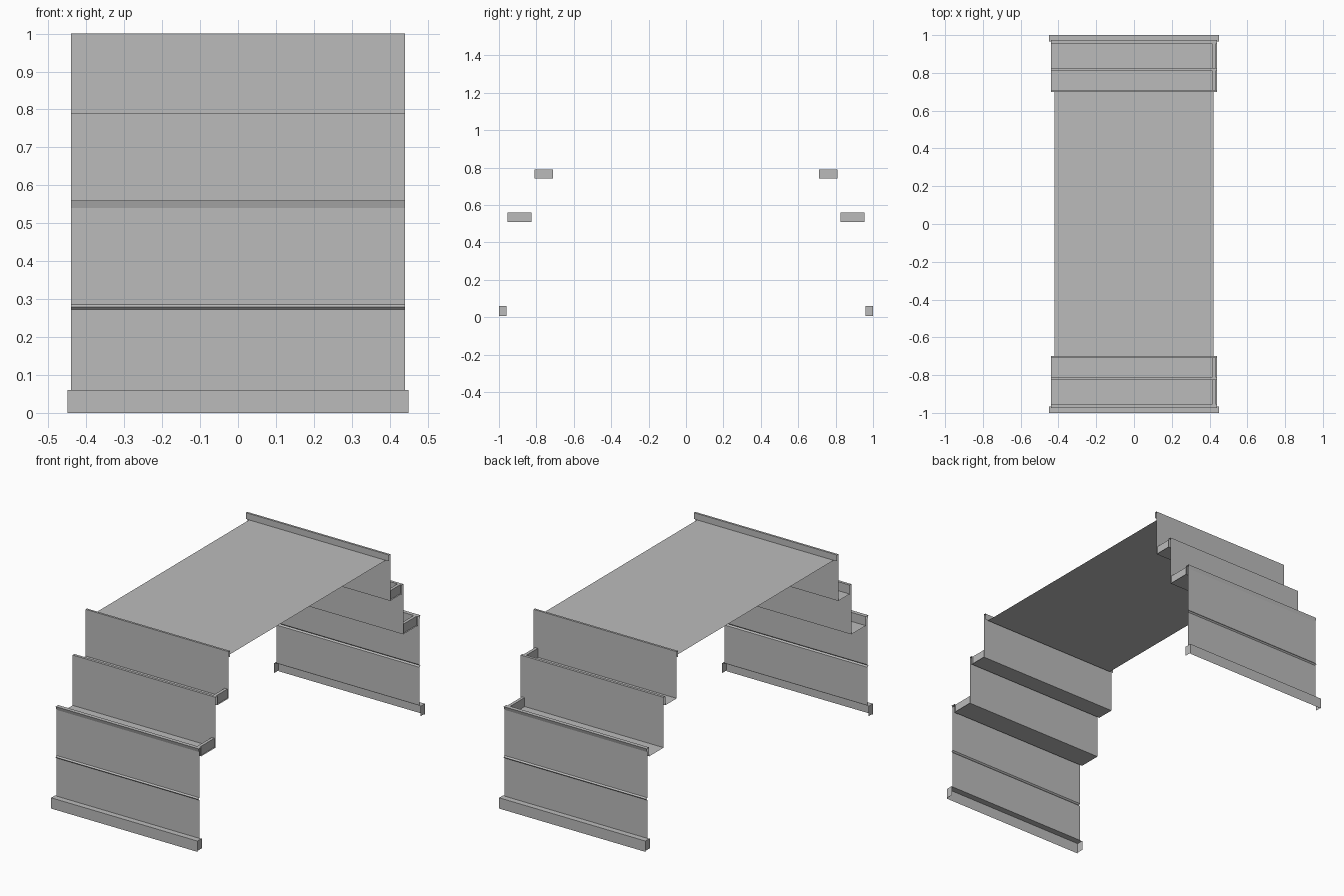
import bpy

cube = bpy.data.objects.get("Cube")
if cube:
    bpy.data.objects.remove(cube, do_unlink=True)

# Single plain grey for the whole structure
grey = bpy.data.materials.new("plain_grey")
grey.use_nodes = True
colour = (0.5, 0.5, 0.5, 1)
grey.diffuse_color = colour
grey.node_tree.nodes["Principled BSDF"].inputs["Base Color"].default_value = colour

HALF = 0.44       # half width of the wall panels
DECK_Z = 0.965


def add_mesh(name, verts, faces):
    mesh = bpy.data.meshes.new(name)
    mesh.from_pydata(verts, [], faces)
    mesh.materials.append(grey)
    obj = bpy.data.objects.new(name, mesh)
    bpy.context.collection.objects.link(obj)
    return obj


def sheet(name, profile, side, half=HALF, caps=False):
    """Sweep a (distance from centre, height) profile along x as a thin sheet."""
    n = len(profile)
    verts = [(x, side * d, z) for x in (-half, half) for d, z in profile]
    faces = [(i, n + i, n + i + 1, i + 1) for i in range(n - 1)]
    if caps:
        faces += [tuple(range(n)), tuple(reversed(range(n, 2 * n)))]
    if side > 0:
        faces = [f[::-1] for f in faces]
    return add_mesh(name, verts, faces)


def end_stop(name, side, outer, inner, floor, top):
    """Narrow upright block closing the +x end of a trough."""
    x0, x1 = 0.415, 0.432
    y0, y1 = sorted((side * outer, side * inner))
    verts = [(x, y, z) for x in (x0, x1) for y in (y0, y1) for z in (floor, top)]
    faces = [(0, 1, 3, 2), (4, 6, 7, 5), (0, 4, 5, 1), (2, 3, 7, 6),
             (1, 5, 7, 3), (0, 2, 6, 4)]
    return add_mesh(name, verts, faces)


for label, side in (("front", -1), ("back", 1)):
    # Foot skirt: outer strip and ledge with closed ends
    skirt = sheet(label + "_foot_skirt", [(1, 0), (1, 0.06), (0.965, 0.06)],
                  side, half=0.45)
    for x in (-0.45, 0.45):
        add_mesh(label + "_skirt_end",
                 [(x, side * d, z) for d, z in
                  ((1, 0.005), (1, 0.06), (0.96, 0.06), (0.96, 0.005))],
                 [(0, 1, 2, 3) if side * x > 0 else (3, 2, 1, 0)])

    # Lower wall with a thin overlapping seam and a rim, folding into its trough
    sheet(label + "_lower_wall",
          [(0.968, 0.06), (0.968, 0.272), (0.975, 0.279), (0.968, 0.286),
           (0.968, 0.54), (0.974, 0.56), (0.952, 0.56), (0.952, 0.51),
           (0.825, 0.51)], side)

    # Middle wall, rim and upper trough
    sheet(label + "_middle_wall",
          [(0.825, 0.51), (0.825, 0.79), (0.81, 0.79), (0.81, 0.74),
           (0.71, 0.74)], side)

    # Upper wall rising past the deck as a low parapet
    sheet(label + "_upper_wall",
          [(0.71, 0.74), (0.71, 1), (0.698, 1), (0.698, DECK_Z)], side)

    # Trough end stops on one end only
    end_stop(label + "_lower_trough_stop", side, 0.955, 0.825, 0.51, 0.56)
    end_stop(label + "_upper_trough_stop", side, 0.81, 0.71, 0.74, 0.79)

# Flat deck spanning between the two parapets
add_mesh("deck", [(x * 0.42, y * 0.7, DECK_Z) for x, y in
                  ((-1, -1), (1, -1), (1, 1), (-1, 1))], [(0, 1, 2, 3)])
